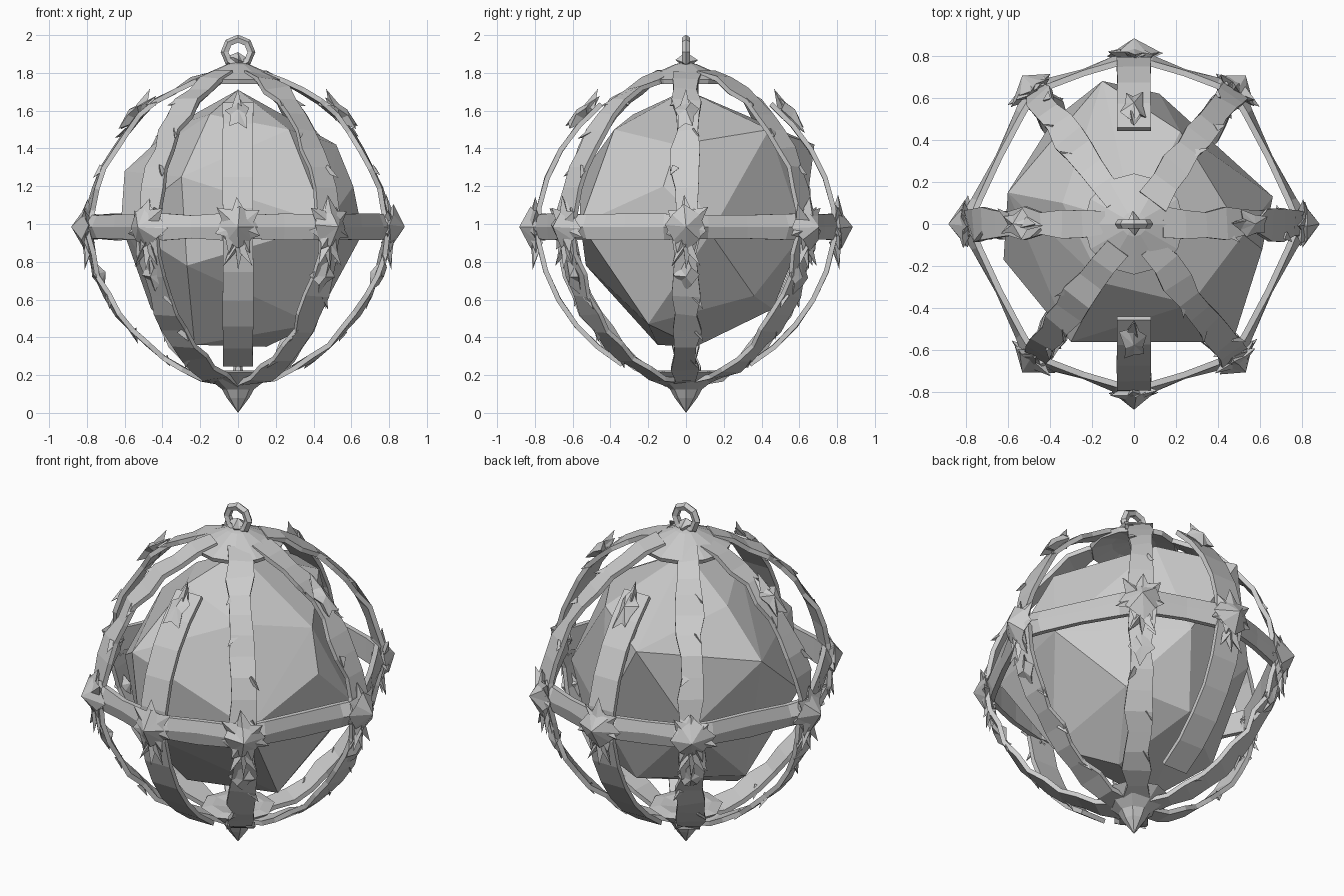
import bpy, bmesh, math, random
from mathutils import Vector, Matrix

if "Cube" in bpy.data.objects:
    bpy.data.objects.remove(bpy.data.objects["Cube"])

random.seed(4)
UP = Vector((0, 0, 1))
CZ = 0.985


def jit(a):
    return random.uniform(-a, a)


def finish(bm, name):
    bmesh.ops.recalc_face_normals(bm, faces=bm.faces)
    me = bpy.data.meshes.new(name)
    bm.to_mesh(me)
    bm.free()
    ob = bpy.data.objects.new(name, me)
    bpy.context.collection.objects.link(ob)
    return ob


def radial(a):
    return Vector((math.cos(a), math.sin(a), 0))


def on_cage(a, t):
    """Point, outward normal and upward tangent on the slightly pointed cage."""
    d = radial(a)

    def pt(u):
        c, s = math.cos(u), math.sin(u)
        k = (abs(c) ** 1.82 + abs(s) ** 1.82) ** (-1 / 1.82)
        return d * 0.79 * k * c + UP * (CZ + 0.83 * k * s)
    tan = (pt(t + 0.06) - pt(t - 0.06)).normalized()
    return pt(t), d * tan.z - UP * tan.dot(d), tan


def sweep(bm, rings):
    """Closed tube through a list of cross-section rings."""
    vs = [[bm.verts.new(p) for p in r] for r in rings]
    n = len(rings[0])
    for r0, r1 in zip(vs, vs[1:]):
        for i in range(n):
            j = (i + 1) % n
            bm.faces.new((r0[i], r0[j], r1[j], r1[i]))
    bm.faces.new(vs[0])
    bm.faces.new(vs[-1])


def star(bm, p, nrm, tan, along, side, height, points=8, inner=0.5):
    """Jagged star boss with a raised tip, used for nodes and buds."""
    cross = tan.cross(nrm)
    rim = []
    for i in range(points * 2):
        a = math.pi * i / points + jit(0.12)
        k = random.uniform(0.8, 1.1) if i % 2 == 0 else inner
        lift = jit(0.02) + (0.01 if i % 2 == 0 else 0.015)
        rim.append(bm.verts.new(p + tan * along * k * math.cos(a)
                                + cross * side * k * math.sin(a) + nrm * lift))
    tip = bm.verts.new(p + nrm * height)
    back = bm.verts.new(p - nrm * 0.04)
    for i in range(len(rim)):
        j = (i + 1) % len(rim)
        bm.faces.new((rim[i], rim[j], tip))
        bm.faces.new((rim[j], rim[i], back))


def spike(bm, p, direction, width, length):
    """Small three-sided thorn."""
    d = direction.normalized()
    q = d.to_track_quat('Z', 'Y')
    base = [bm.verts.new(p + q @ (radial(i * math.tau / 3) * width)) for i in range(3)]
    tip = bm.verts.new(p + d * length)
    bm.faces.new(base)
    for i in range(3):
        bm.faces.new((base[i], base[(i + 1) % 3], tip))


def lathe(name, profile, sides):
    bm = bmesh.new()
    vs = [bm.verts.new((r, 0, z)) for r, z in profile]
    es = [bm.edges.new(e) for e in zip(vs, vs[1:])]
    bmesh.ops.spin(bm, geom=vs + es, axis=UP, cent=(0, 0, 0),
                   angle=math.tau, steps=sides, use_duplicate=False)
    bmesh.ops.remove_doubles(bm, verts=bm.verts, dist=0.0005)
    return finish(bm, name)


# Faceted inner stone: convex hull of a few uneven points
bm = bmesh.new()
for p in [(0, 0, 1.71), (-.34, .1, 1.52), (-.15, -.28, 1.58), (-.6, .15, 1.28),
          (-.62, -.17, 1.0), (-.3, -.56, 1.25), (.27, -.38, 1.5), (.47, -.56, 1.0),
          (.52, -.05, 1.42), (.66, .13, .95), (.22, .44, 1.5), (-.15, .68, 1.42),
          (.12, .62, .95), (-.38, .5, .95), (-.46, .1, .55), (-.27, -.53, .78),
          (-.23, -.15, .36), (.15, .05, .35), (.4, -.2, .47), (.36, .36, .62),
          (0, .46, .55), (.61, -.12, 1.2)]:
    bm.verts.new(p)
hull = bmesh.ops.convex_hull(bm, input=bm.verts)
bmesh.ops.delete(bm, geom=[g for g in hull["geom_interior"] if isinstance(g, bmesh.types.BMVert)],
                 context='VERTS')
finish(bm, "inner_stone")

# Eight joint directions; front and back ribs are shortened
ANGLES = [math.radians(d) for d in (0, 53, 90, 127, 180, 233, 270, 307)]

ribs = bmesh.new()
ornaments = bmesh.new()
for k, a in enumerate(ANGLES):
    short = k in (2, 6)
    diagonal = k % 2 == 1
    t0, t1 = (-64, 54) if short else (-84, 80)
    n = 10 if short else 20
    rings = []
    for i in range(n + 1):
        t = math.radians(t0 + (t1 - t0) * i / n)
        p, nrm, tan = on_cage(a, t)
        s = tan.cross(nrm)
        rough = 0.002 if short else 0.014
        w = (0.08 if short else 0.066) + jit(rough)
        p = p + s * jit(rough * 0.7)
        e0, e1 = jit(rough), jit(rough)          # ragged, twisted edges
        rings.append([p - s * w + nrm * (e0 - 0.014), p - s * w + nrm * (e0 + 0.012),
                      p + s * w + nrm * (e1 + 0.012), p + s * w + nrm * (e1 - 0.014)])
        # A few flat thorns along the rough ribs
        if not short and 0 < i < n and abs(t) < 1.1 and i % 2:
            sg = random.choice((-1, 1))
            spike(ornaments, p + s * sg * w * 0.6, s * sg * 0.5 + nrm * 0.3 - tan * 0.8,
                  0.025, random.uniform(0.06, 0.09))
    sweep(ribs, rings)
    # Equator node: solid pyramid over a ragged star
    p, nrm, tan = on_cage(a, 0)
    star(ornaments, p, nrm, tan, 0.16, 0.135, 0.06, 7, 0.6)
    star(ornaments, p + nrm * 0.005, nrm, tan, 0.125, 0.125, 0.088, 4, 0.78)
    for sg in (-1, 0, 1):
        spike(ornaments, p - tan * 0.08,
              -tan + tan.cross(nrm) * sg * 0.6 + nrm * 0.15, 0.035, 0.15)
    # Upper and lower buds
    if not diagonal:
        p, nrm, tan = on_cage(a, math.radians(46))
        star(ornaments, p + nrm * 0.02, nrm, tan, 0.14, 0.075, 0.045, 5, 0.6)
        spike(ornaments, p + nrm * 0.025 + tan * 0.05, tan + nrm * 0.35, 0.035, 0.11)
    if not short:
        p, nrm, tan = on_cage(a, math.radians(-18))
        star(ornaments, p, nrm, tan, 0.11, 0.075, 0.035, 4, 0.6)
finish(ribs, "cage_ribs")
finish(ornaments, "thorns_and_nodes")

# Equator band: strips between nodes, flaring into each node
band = bmesh.new()
for k, a in enumerate(ANGLES):
    A, B = radial(a) * 0.785, radial(ANGLES[(k + 1) % 8]) * 0.785
    rings = []
    for f in (0, 0.18, 0.5, 0.82, 1):
        p = A.lerp(B, f)
        d = p.normalized()
        p = p + d * (0.06 * f * (1 - f)) + UP * CZ
        h = 0.066 + jit(0.006)
        out = 0.016 + 0.05 * abs(2 * f - 1) ** 2
        rings.append([p - UP * h - d * 0.018, p - UP * h + d * 0.01, p + d * out,
                      p + UP * h + d * 0.01, p + UP * h - d * 0.018])
    sweep(band, rings)
finish(band, "equator_band")

# Top cap and bottom finial
lathe("top_cap", [(0, 1.86), (0.06, 1.845), (0.15, 1.805), (0.24, 1.765),
                  (0.23, 1.74), (0.12, 1.78), (0, 1.8)], 12)
lathe("bottom_finial", [(0, 0.2), (0.14, 0.225), (0.2, 0.215), (0.085, 0.125),
                        (0.06, 0.08), (0, 0.0)], 8)
lathe("inner_pin", [(0, 0.28), (0.02, 0.26), (0.03, 0.2), (0, 0.19)], 6)

# Hanging knob and loop
knob = bmesh.new()
star(knob, Vector((0, 0, 1.86)), UP, Vector((1, 0, 0)), 0.065, 0.06, 0.05, 4, 0.55)
finish(knob, "top_knob")
bpy.ops.mesh.primitive_torus_add(location=(0, 0, 1.91), rotation=(math.pi / 2, 0, 0),
                                 major_radius=0.069, minor_radius=0.023,
                                 major_segments=8, minor_segments=5)
bpy.context.object.name = "hanging_loop"
